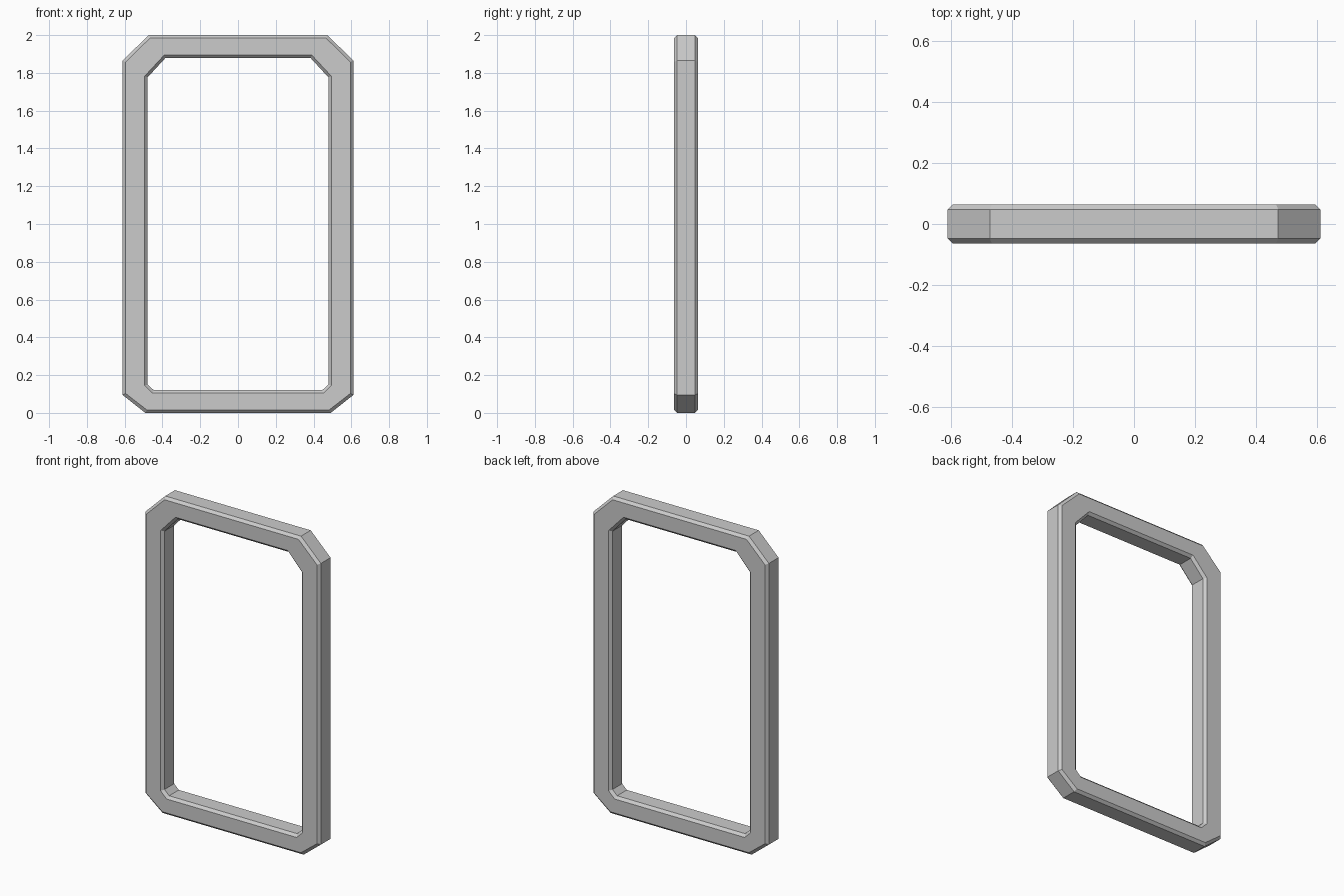
import bpy, bmesh

if "Cube" in bpy.data.objects:
    bpy.data.objects.remove(bpy.data.objects["Cube"])


def octagon(w, z0, z1, top, bottom):
    """Symmetric clipped rectangle; top and bottom are (dx, dz) corner cuts."""
    right = [(w - bottom[0], z0), (w, z0 + bottom[1]),
             (w, z1 - top[1]), (w - top[0], z1)]
    return right + [(-x, z) for x, z in reversed(right)]


# Outlines: outer wall, outer face edge, inner face edge, hole wall
outer = octagon(0.611, 0.0, 2.0, (0.138, 0.135), (0.12, 0.095))
outer_face = octagon(0.595, 0.016, 1.984, (0.129, 0.126), (0.112, 0.087))
inner_face = octagon(0.494, 0.104, 1.894, (0.103, 0.111), (0.041, 0.04))
hole = octagon(0.478, 0.12, 1.878, (0.093, 0.101), (0.032, 0.031))

FACE, WALL = 0.064, 0.048   # half depths of flat faces and straight walls
front = [(outer, -WALL), (outer_face, -FACE), (inner_face, -FACE), (hole, -WALL)]
loops = front + [(o, -y) for o, y in reversed(front)]

# Bridge the outlines into one closed bevelled frame
bm = bmesh.new()
rings = [[bm.verts.new((x, y, z)) for x, z in o] for o, y in loops]
for i, a in enumerate(rings):
    b = rings[(i + 1) % len(rings)]
    for j in range(8):
        k = (j + 1) % 8
        bm.faces.new((a[j], a[k], b[k], b[j]))
bmesh.ops.recalc_face_normals(bm, faces=bm.faces)

mesh = bpy.data.meshes.new("frame")
bm.to_mesh(mesh)
bm.free()
bpy.context.collection.objects.link(bpy.data.objects.new("frame", mesh))
